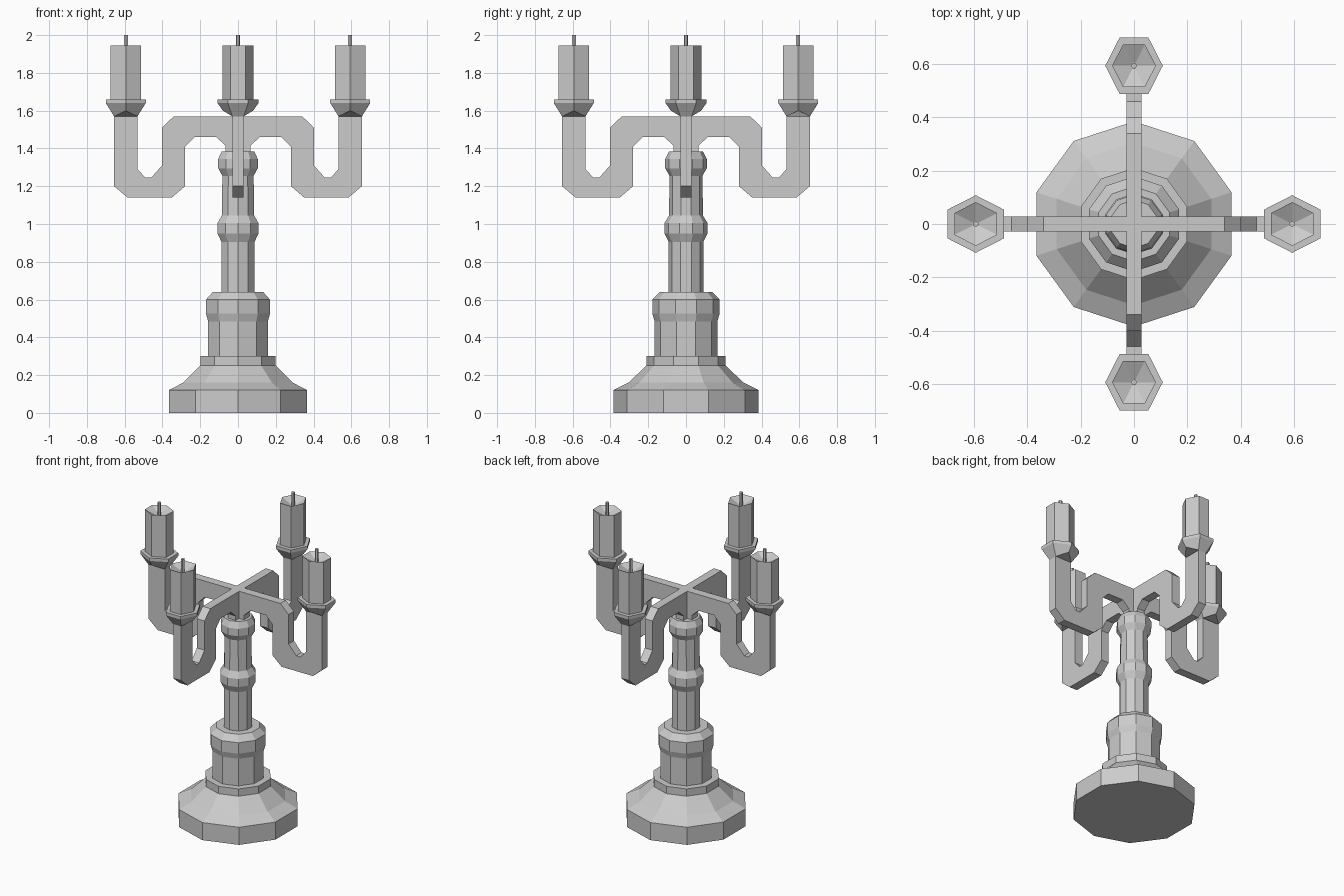
import bpy, bmesh
from math import sin, cos, pi
from mathutils import Matrix

cube = bpy.data.objects.get("Cube")
if cube:
    bpy.data.objects.remove(cube, do_unlink=True)

grey = bpy.data.materials.new("plain grey")
grey.use_nodes = True
grey.diffuse_color = (0.6, 0.6, 0.6, 1)
grey.node_tree.nodes["Principled BSDF"].inputs["Base Color"].default_value = (0.6, 0.6, 0.6, 1)

ARM_HALF = 0.029      # half thickness of an arm
CUP_X = 0.594         # distance of each candle from the axis


def finish(name, bm, turn=0):
    """Turn a bmesh into a flat-shaded object, rotated about the axis."""
    bmesh.ops.recalc_face_normals(bm, faces=bm.faces)
    bm.transform(Matrix.Rotation(turn, 4, "Z"))
    mesh = bpy.data.meshes.new(name)
    bm.to_mesh(mesh)
    bm.free()
    mesh.materials.append(grey)
    obj = bpy.data.objects.new(name, mesh)
    bpy.context.collection.objects.link(obj)


def loft(rings):
    """Skin a stack of equal-sized point rings and cap both ends."""
    bm = bmesh.new()
    loops = [[bm.verts.new(p) for p in ring] for ring in rings]
    for a, b in zip(loops, loops[1:]):
        n = len(a)
        for i in range(n):
            j = (i + 1) % n
            bm.faces.new((a[i], a[j], b[j], b[i]))
    bm.faces.new(loops[0])
    bm.faces.new(loops[-1])
    return bm


def ring(r, z, sides, x=0, stretch=1):
    """Regular ring with a corner on the y axis."""
    return [(x + r * stretch * sin(2 * pi * i / sides), r * cos(2 * pi * i / sides), z)
            for i in range(sides)]


# Turned ten-sided foot and stem
def turned(name, profile):
    finish(name, loft([ring(r, z, 10) for r, z in profile]))


turned("foot", [(0.385, 0), (0.385, 0.12), (0.305, 0.16), (0.21, 0.25), (0.21, 0.30), (0.15, 0.30)])
turned("lower_stem", [(0.166, 0.30), (0.166, 0.485), (0.178, 0.525), (0.178, 0.60),
                      (0.14, 0.64), (0.08, 0.64)])
turned("upper_stem", [(0.092, 0.64), (0.092, 0.905), (0.114, 0.95), (0.114, 1.005), (0.09, 1.045),
                      (0.087, 1.255), (0.11, 1.295), (0.11, 1.345), (0.09, 1.385)])

# Post where the arms cross
bm = bmesh.new()
bmesh.ops.create_cube(bm, size=1)
bm.transform(Matrix.Translation((0, 0, 1.467)) @ Matrix.Diagonal((2 * ARM_HALF, 2 * ARM_HALF, 0.206, 1)))
finish("hub_post", bm)

# Side outline of one bent arm (x, z)
ARM = [(ARM_HALF, 1.57), (0.34, 1.57), (0.402, 1.51), (0.402, 1.31), (0.46, 1.245), (0.49, 1.245),
       (0.532, 1.29), (0.532, 1.57), (0.656, 1.57), (0.656, 1.20), (0.585, 1.14), (0.35, 1.14),
       (0.28, 1.20), (0.28, 1.41), (0.23, 1.46), (0.115, 1.46), (0.066, 1.415), (0.066, 1.37),
       (ARM_HALF, 1.37)]

# Square-ended underside of a cup, rising at its two tangential corners
cup_base = [(CUP_X + sx * 0.062, sy * 0.03 if sx else sy * 0.08, 1.57 if sx else 1.60)
            for sx, sy in ((0, 1), (1, 1), (1, -1), (0, -1), (-1, -1), (-1, 1))]


def hexagon(r, z):
    return ring(r, z, 6, CUP_X, 1.13)


# Four arms, each with a cup, a hollow-topped candle and a wick
for k, side in enumerate(("left", "back", "right", "front")):
    turn = k * pi / 2
    finish(side + "_arm", loft([[(x, y, z) for x, z in ARM] for y in (-ARM_HALF, ARM_HALF)]), turn)
    finish(side + "_cup", loft([cup_base, hexagon(0.108, 1.64), hexagon(0.108, 1.66)]), turn)
    finish(side + "_candle", loft([hexagon(0.082, 1.66), hexagon(0.082, 1.945),
                                   hexagon(0.012, 1.91)]), turn)
    finish(side + "_wick", loft([hexagon(0.011, 1.90), hexagon(0.011, 2.0)]), turn)
